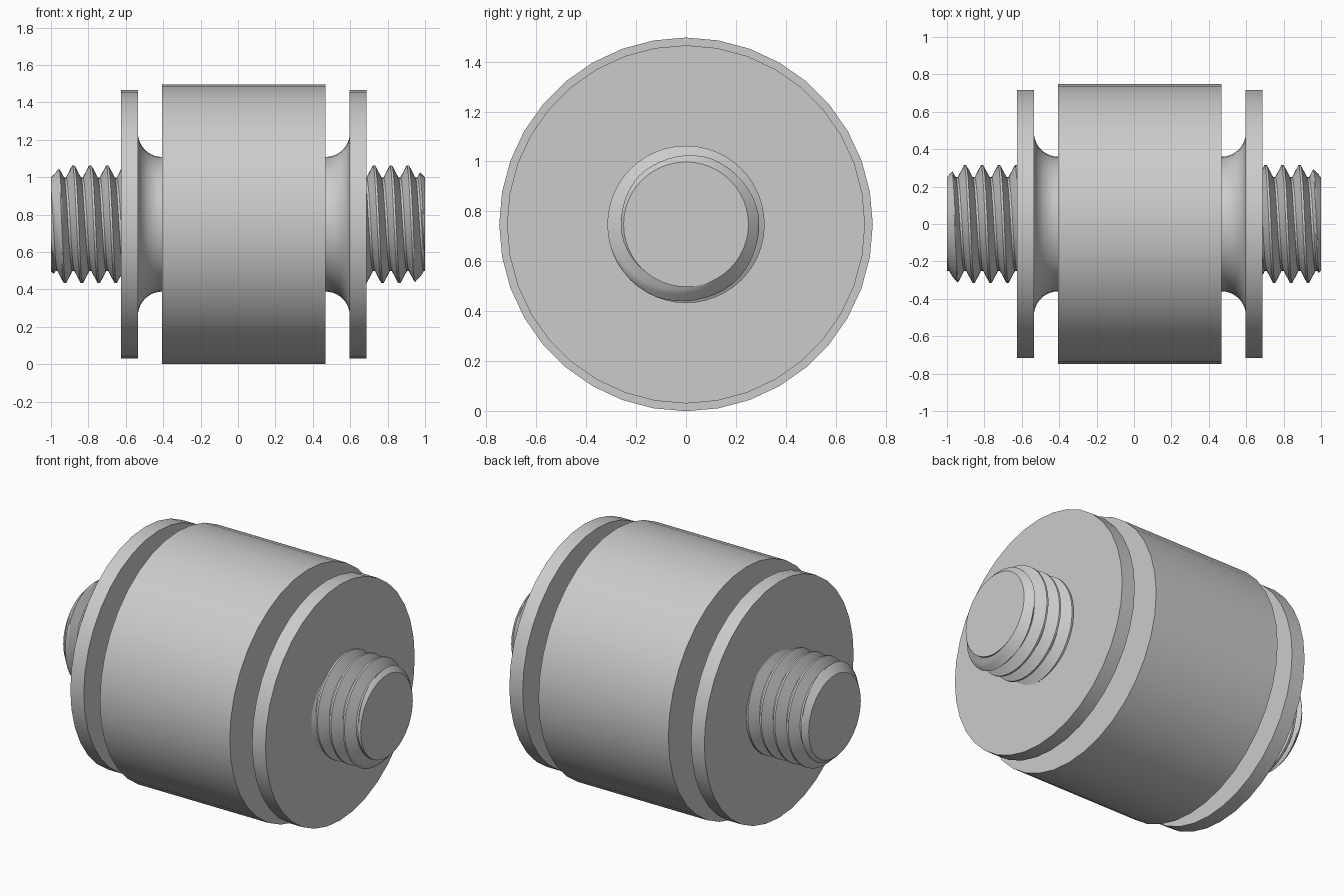
import bpy, bmesh
from math import sin, cos, pi, radians

cube = bpy.data.objects.get("Cube")
if cube:
    bpy.data.objects.remove(cube)

SIDES = 36
AXIS_Z = 0.748
PITCH = 0.0905
ROOT, CREST = 0.25, 0.315

grey = bpy.data.materials.new("plain grey")
grey.use_nodes = True
colour = (0.6, 0.6, 0.6, 1)
grey.diffuse_color = colour
grey.node_tree.nodes["Principled BSDF"].inputs["Base Color"].default_value = colour


def build(name, rings, cap=True):
    """Skin a list of vertex rings, close the ends and shade by angle."""
    bm = bmesh.new()
    loops = [[bm.verts.new(p) for p in ring] for ring in rings]
    n = len(loops[0])
    for a, b in zip(loops, loops[1:]):
        for i in range(n):
            j = (i + 1) % n
            bm.faces.new((a[i], a[j], b[j], b[i]))
    if cap:
        bm.faces.new(loops[0])
        bm.faces.new(loops[-1])
    bmesh.ops.remove_doubles(bm, verts=bm.verts, dist=0.00005)
    bmesh.ops.recalc_face_normals(bm, faces=bm.faces)
    mesh = bpy.data.meshes.new(name)
    bm.to_mesh(mesh)
    bm.free()
    obj = bpy.data.objects.new(name, mesh)
    bpy.context.collection.objects.link(obj)
    mesh.materials.append(grey)
    bpy.ops.object.select_all(action='DESELECT')
    obj.select_set(True)
    bpy.context.view_layer.objects.active = obj
    bpy.ops.object.shade_smooth_by_angle(angle=radians(30))
    return obj


def point(x, r, a):
    # angle runs from the top towards the front
    return (x, -r * sin(a), AXIS_Z + r * cos(a))


def lathe(name, profile, cap=True):
    turn = [2 * pi * i / SIDES for i in range(SIDES)]
    return build(name, [[point(x, r, a) for a in turn] for x, r in profile], cap)


def thread(name, x0, x1, phase):
    """Right-hand screw thread with a chamfered outer end."""
    steps, cols = 48, 16

    def radius(x, frac):
        t = (x - phase) / PITCH - frac
        d = abs(t - round(t))                       # 0 at crest, 0.5 at root
        k = min(1, max(0, (7 / 16 - d) / (6 / 16)))
        return min(ROOT + (CREST - ROOT) * k, ROOT + 1.1 * (1 - abs(x)))

    first = int((x0 - phase) / PITCH - 3) * cols
    last = int((x1 - phase) / PITCH + 3) * cols
    bm = bmesh.new()
    grid = []
    for c in range(first, last + 1):
        row = []
        for s in range(steps + 1):
            frac = s / steps
            x = phase + PITCH * (c / cols + frac)
            x = min(x1, max(x0, x))
            row.append(bm.verts.new(point(x, radius(x, frac), 2 * pi * frac)))
        grid.append(row)
    for a, b in zip(grid, grid[1:]):
        for s in range(steps):
            quad = (a[s], a[s + 1], b[s + 1], b[s])
            if max(v.co.x for v in quad) - min(v.co.x for v in quad) > 1e-6:
                bm.faces.new(quad)
    bmesh.ops.remove_doubles(bm, verts=bm.verts, dist=0.00005)
    bmesh.ops.delete(bm, geom=[v for v in bm.verts if not v.link_faces], context='VERTS')
    # flat end faces
    bmesh.ops.holes_fill(bm, edges=[e for e in bm.edges if e.is_boundary], sides=0)
    bmesh.ops.recalc_face_normals(bm, faces=bm.faces)
    mesh = bpy.data.meshes.new(name)
    bm.to_mesh(mesh)
    bm.free()
    obj = bpy.data.objects.new(name, mesh)
    bpy.context.collection.objects.link(obj)
    mesh.materials.append(grey)
    bpy.ops.object.select_all(action='DESELECT')
    obj.select_set(True)
    bpy.context.view_layer.objects.active = obj
    bpy.ops.object.shade_smooth_by_angle(angle=radians(30))


# Main drum
lathe("drum", [(-0.405, AXIS_Z), (0.468, AXIS_Z)])

# End plates and the flared necks joining them to the drum
for side, plate, drum_end, sign in (("right", (-0.625, -0.535), -0.405, -1),
                                    ("left", (0.596, 0.686), 0.468, 1)):
    lathe(side + "_plate", [(x, 0.717) for x in plate])
    flare = 0.13
    arc = [i * pi / 20 for i in range(11)]
    lathe(side + "_neck", [(drum_end + sign * flare * sin(a),
                            0.36 + flare * (1 - cos(a))) for a in arc], cap=False)

# Threaded studs
thread("right_stud", -1.0, -0.62, -0.88)
thread("left_stud", 0.68, 1.0, 0.727)
